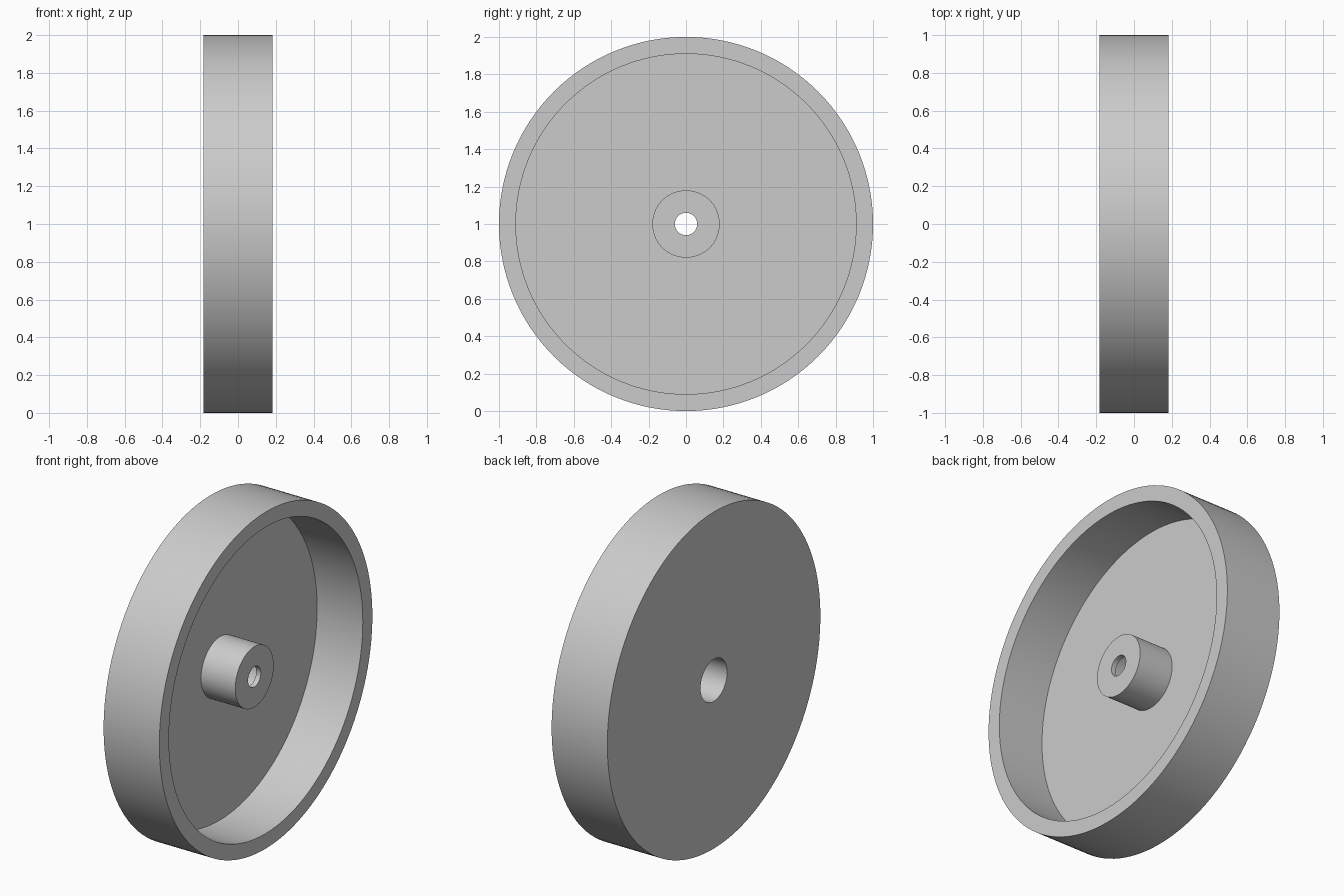
import bpy, bmesh, math
from mathutils import Matrix, Vector

cube = bpy.data.objects.get("Cube")
if cube:
    bpy.data.objects.remove(cube)

SEGMENTS = 128
HALF_WIDTH = 0.183
FLOOR = -0.117      # inner face of the web
HUB_END = 0.108     # free end of the hub
STEP = 0.078        # bottom of the wide bore

grey = bpy.data.materials.new("plain_grey")
grey.use_nodes = True
colour = (0.6, 0.6, 0.6, 1)
grey.diffuse_color = colour
grey.node_tree.nodes["Principled BSDF"].inputs["Base Color"].default_value = colour

# Closed cross-section as (position along axle, radius)
profile = [
    (-HALF_WIDTH, 0.125), (-HALF_WIDTH, 1.0),   # closed outer face
    (HALF_WIDTH, 1.0), (HALF_WIDTH, 0.91),      # tread and rim lip
    (FLOOR, 0.91), (FLOOR, 0.18),               # rim inside and web
    (HUB_END, 0.18), (HUB_END, 0.06),           # hub
    (STEP, 0.06), (STEP, 0.125),                # stepped axle bore
]


def revolve(name, points):
    """Spin a closed cross-section around the x axis."""
    bm = bmesh.new()
    rings = []
    for i in range(SEGMENTS):
        turn = Matrix.Rotation(math.tau * i / SEGMENTS, 3, 'X')
        rings.append([bm.verts.new(turn @ Vector((x, 0, r))) for x, r in points])
    for i, ring in enumerate(rings):
        following = rings[(i + 1) % SEGMENTS]
        for j in range(len(points)):
            k = (j + 1) % len(points)
            bm.faces.new((ring[j], ring[k], following[k], following[j]))
    bmesh.ops.recalc_face_normals(bm, faces=bm.faces)
    mesh = bpy.data.meshes.new(name)
    bm.to_mesh(mesh)
    bm.free()
    obj = bpy.data.objects.new(name, mesh)
    bpy.context.collection.objects.link(obj)
    return obj


wheel = revolve("wheel", profile)
wheel.location.z = 1.0
wheel.data.materials.append(grey)

# Smooth round walls, crisp edges
bpy.ops.object.select_all(action='DESELECT')
wheel.select_set(True)
bpy.context.view_layer.objects.active = wheel
bpy.ops.object.shade_smooth_by_angle(angle=math.radians(30))
